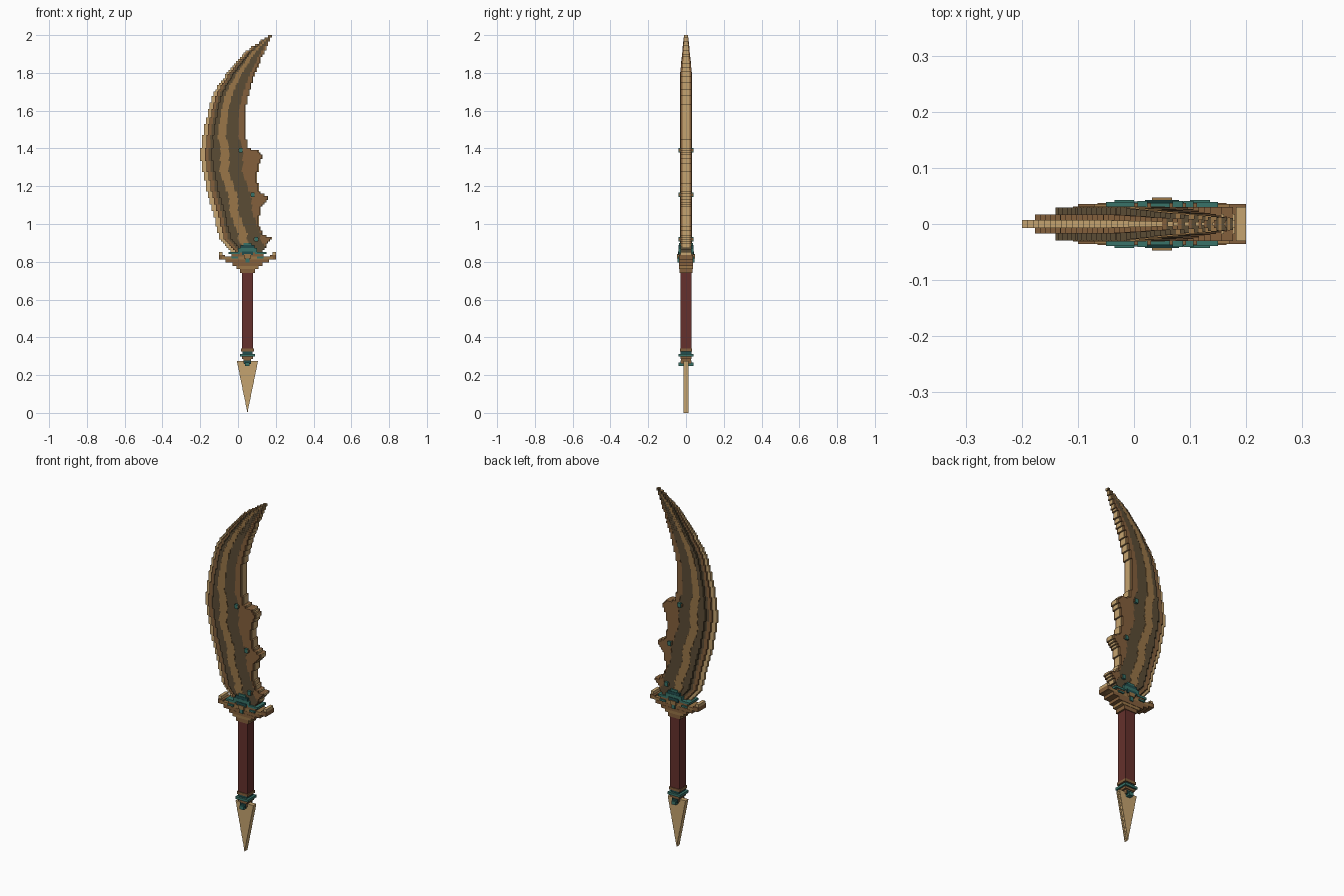
import bpy, bmesh
from mathutils import Matrix, Vector

if "Cube" in bpy.data.objects:
    bpy.data.objects.remove(bpy.data.objects["Cube"], do_unlink=True)


def material(name, rgb):
    m = bpy.data.materials.new(name)
    m.use_nodes = True
    m.diffuse_color = (*rgb, 1)
    m.node_tree.nodes["Principled BSDF"].inputs["Base Color"].default_value = (*rgb, 1)
    return m


TAN, GOLD, BROWN, DARK, RED, TEAL, DEEP = range(7)
MATS = [
    material("pale tan", (.56, .37, .16)),
    material("golden brown", (.32, .18, .065)),
    material("bronze brown", (.23, .115, .045)),
    material("dark olive brown", (.105, .072, .035)),
    material("dark red leather", (.13, .03, .025)),
    material("teal", (.04, .17, .14)),
    material("deep teal", (.015, .075, .075)),
]


def build(name, boxes):
    """Make one object from (x0, x1, z0, z1, y0, y1, colour) blocks."""
    bm = bmesh.new()
    for x0, x1, z0, z1, y0, y1, colour in boxes:
        if x1 - x0 < .001:
            continue
        mat = Matrix.Translation(((x0 + x1) / 2, (y0 + y1) / 2, (z0 + z1) / 2))
        mat = mat @ Matrix.Diagonal((x1 - x0, y1 - y0, z1 - z0, 1))
        made = bmesh.ops.create_cube(bm, size=1, matrix=mat)
        for f in {f for v in made["verts"] for f in v.link_faces}:
            f.material_index = colour
    mesh = bpy.data.meshes.new(name)
    bm.to_mesh(mesh)
    bm.free()
    for m in MATS:
        mesh.materials.append(m)
    ob = bpy.data.objects.new(name, mesh)
    bpy.context.collection.objects.link(ob)
    return ob


def mid(x0, x1, z0, z1, y, colour):
    """Block centred on the sword's plane."""
    return (x0, x1, z0, z1, -y, y, colour)


def interp(points, z):
    for (za, xa), (zb, xb) in zip(points, points[1:]):
        if z <= zb:
            return xa + (xb - xa) * max(0, z - za) / (zb - za)
    return points[-1][1]


def snap(v, step=.01):
    return round(v / step) * step


# Blade outline as (height, x)
cutting = [(.85, -.03), (.875, -.06), (.93, -.1), (1.05, -.13), (1.18, -.167),
           (1.365, -.2), (1.525, -.177), (1.695, -.13), (1.83, -.035),
           (1.93, .06), (2, .17)]
spine = [(.85, .13), (.87, .14), (.925, .18), (.945, .135), (1.01, .105),
         (1.09, .125), (1.14, .17), (1.17, .115), (1.235, .1), (1.315, .11),
         (1.355, .135), (1.385, .105), (1.4, .055), (1.47, .04), (1.605, .04),
         (1.74, .07), (1.88, .125), (2, .18)]
sway = [(.9, .0), (.95, .018), (1.06, 0), (1.15, .022), (1.27, 0),
        (1.37, .022), (1.46, 0)]
# Bands from the cutting edge inward: outer offset, half thickness, colour
bands = [(.024, .007, TAN), (.045, .017, BROWN), (.06, .017, DARK),
         (.088, .029, DARK), (.135, .031, GOLD), (.207, .029, DARK)]

blocks = []
rows = 100
step = (2 - .85) / rows
for i in range(rows):
    z0 = .85 + i * step
    z1, zc = z0 + step, z0 + step / 2
    xl, xr = snap(interp(cutting, zc)), snap(interp(spine, zc))
    xr = max(xr, xl + .01)
    scale = min(1, (xr - xl) / .25) if zc > 1.4 else 1
    thin = .35 + .65 * min(1, (2 - zc) / .2)
    x = xl
    for n, (offset, y, colour) in enumerate(bands):
        shift = interp(sway, zc) if n > 2 else 0
        end = min(xr, xl + (offset + shift) * scale)
        blocks.append(mid(x, end, z0, z1, y * thin, colour))
        x = max(x, end)
    # Spine: brown cheeks around a pale core
    blocks.append(mid(x, xr - .004, z0, z1, .03 * thin, BROWN))
    blocks.append(mid(max(x, xr - .006), xr, z0, z1, .018 * thin, TAN))
build("blade", blocks)

# Rivets beside the teeth
rivets = []
for x, z in ((.015, 1.39), (.078, 1.155), (.097, .92)):
    rivets.append(mid(x - .015, x + .015, z - .007, z + .007, .037, BROWN))
    rivets.append(mid(x - .009, x + .009, z - .012, z + .012, .041, TEAL))
build("blade_rivets", rivets)

# Guard: stepped boat shape with raised ends, mirrored about the grip axis
AXIS = .05
guard = []
for half, z0, z1, y, colour in ((.04, .74, .762, .034, BROWN), (.058, .762, .778, .036, GOLD),
                                (.08, .778, .795, .038, BROWN), (.115, .795, .812, .037, BROWN),
                                (.135, .812, .828, .036, GOLD), (.085, .828, .848, .036, BROWN)):
    guard.append(mid(AXIS - half, AXIS + half, z0, z1, y, colour))
for side in (-1, 1):
    for a, b, z0, z1, y, colour in ((.12, .15, .812, .836, .036, BROWN),
                                    (.132, .15, .836, .852, .03, TAN),
                                    (.04, .1, .84, .852, .039, TEAL),
                                    (.05, .085, .818, .828, .043, TEAL)):
        xs = sorted((AXIS + side * a, AXIS + side * b))
        guard.append(mid(*xs, z0, z1, y, colour))
build("guard", guard)

# Gem and clasp on both faces of the guard
build("guard_gem", [mid(AXIS - half, AXIS + half, z0, z1, y, c) for half, z0, z1, y, c in (
    (.05, .848, .872, .04, TEAL), (.038, .872, .888, .039, DEEP), (.022, .888, .9, .037, TEAL),
    (.03, .835, .855, .043, DEEP), (.018, .818, .84, .047, GOLD), (.01, .795, .818, .044, TEAL))])

# Grip and its collars
build("grip", [mid(.02, .08, .335, .74, .03, RED)])
build("grip_collar", [mid(AXIS - half, AXIS + half, z0, z1, y, c) for half, z0, z1, y, c in (
    (.034, .325, .34, .033, BROWN), (.026, .312, .325, .028, DEEP), (.039, .298, .312, .039, TEAL),
    (.03, .285, .298, .03, BROWN), (.02, .262, .285, .026, BROWN))])
build("pommel_pin", [mid(AXIS - half, AXIS + half, z0, z1, y, c) for half, z0, z1, y, c in (
    (.018, .258, .278, .03, DEEP), (.012, .248, .268, .04, TEAL))])

# Pommel spike, built from thin rows narrowing to the tip
spike = []
count = 46
for i in range(count):
    z0, z1 = .275 * i / count, .275 * (i + 1) / count
    half = .056 * (i + .5) / count
    spike.append(mid(AXIS - half, AXIS + half, z0, z1, .013, TAN))
build("pommel_spike", spike)
